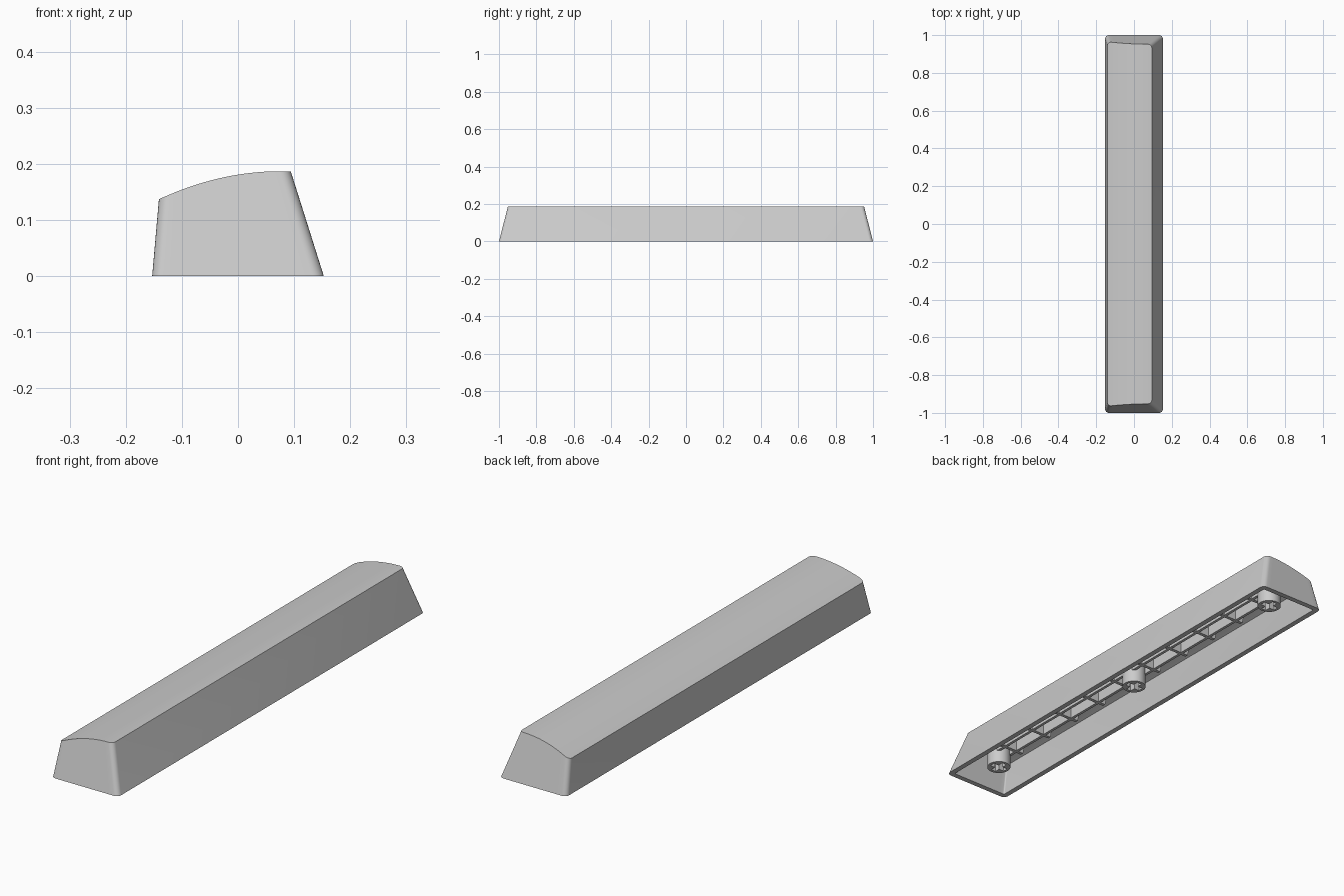
import bpy, bmesh, math

if "Cube" in bpy.data.objects:
    bpy.data.objects.remove(bpy.data.objects["Cube"])

gray = bpy.data.materials.new("light_gray")
gray.diffuse_color = (0.6, 0.6, 0.6, 1)
gray.use_nodes = True
gray.node_tree.nodes["Principled BSDF"].inputs["Base Color"].default_value = gray.diffuse_color

WALL, ROOF = 0.022, 0.028        # shell thickness at the sides and the top
STEMS = (-0.855, 0, 0.855)


def crown(x):
    """Height of the arched top surface."""
    return 0.187 - 1.07 * (0.075 - x) ** 2


def make(name, bm, smooth=True):
    bmesh.ops.recalc_face_normals(bm, faces=bm.faces)
    me = bpy.data.meshes.new(name)
    bm.to_mesh(me)
    bm.free()
    me.materials.append(gray)
    ob = bpy.data.objects.new(name, me)
    bpy.context.collection.objects.link(ob)
    if smooth:
        bpy.ops.object.select_all(action='DESELECT')
        ob.select_set(True)
        bpy.context.view_layer.objects.active = ob
        bpy.ops.object.shade_smooth_by_angle(angle=math.radians(30))
    return ob


def outline(z, inset, r, arc=6, cuts=14):
    """Front half of the rounded, tapering outline, left to right."""
    xl = -0.153 + 0.0876 * z + inset
    xr = 0.153 - 0.3155 * z - inset
    y = 1 - 0.2567 * z - inset
    a = [math.pi / 2 * i / arc for i in range(arc + 1)]
    left = [(xl + r - r * math.cos(t), -y + r - r * math.sin(t)) for t in a]
    mid = [(xl + r + (xr - xl - 2 * r) * i / cuts, -y) for i in range(1, cuts)]
    right = [(xr - r + r * math.sin(t), -y + r - r * math.cos(t)) for t in a]
    return left + mid + right


def skin(bm, inset, r, drop):
    """Side walls and arched roof; returns the open bottom loop."""
    n = len(outline(0, inset, r))
    low, high = [], []
    for i in range(n):
        x0, y0 = outline(0, inset, r)[i]
        z = 0.15
        for _ in range(15):
            x, y = outline(z, inset, r)[i]
            z = crown(x) - drop
        low.append((x0, y0, 0))
        high.append((x, y, z))
    rows = []
    for pts in (low, high):
        front = [bm.verts.new(p) for p in pts]
        back = [bm.verts.new((x, -y, z)) for x, y, z in pts]
        rows.append(front + back[::-1])
    m = 2 * n
    for i in range(m):
        j = (i + 1) % m
        bm.faces.new((rows[0][i], rows[0][j], rows[1][j], rows[1][i]))
    for i in range(n - 1):
        bm.faces.new((rows[1][i], rows[1][i + 1], rows[1][m - 2 - i], rows[1][m - 1 - i]))
    return rows[0]


# Hollow cap: outer skin, inner skin and the bottom rim between them
bm = bmesh.new()
outer = skin(bm, 0, 0.02, 0)
inner = skin(bm, WALL, 0.006, ROOF)
for i in range(len(outer)):
    j = (i + 1) % len(outer)
    bm.faces.new((outer[i], outer[j], inner[j], inner[i]))
make("cap_shell", bm)


def prism(bm, profile, y0, y1):
    """Extrude an x-z profile along y."""
    a = [bm.verts.new((x, y0, z)) for x, z in profile]
    b = [bm.verts.new((x, y1, z)) for x, z in profile]
    bm.faces.new(a)
    bm.faces.new(b[::-1])
    for i in range(len(a)):
        j = (i + 1) % len(a)
        bm.faces.new((a[i], a[j], b[j], b[i]))


# Two long rails under the roof, running between the stems
bm = bmesh.new()
for x in (-0.03, 0.03):
    l, r = x - 0.006, x + 0.006
    prof = [(l, 0.075), (r, 0.075), (r, crown(r) - 0.014), (l, crown(l) - 0.014)]
    prism(bm, prof, -0.855, 0.855)
make("long_rails", bm, False)

# Short cross ribs with slanted ends
bm = bmesh.new()
tops = [(x, crown(x) - 0.014) for x in (0.075, 0.03, -0.03, -0.075)]
for k in range(5):
    for s in (-1, 1):
        y = s * (0.088 + 0.173 * k)
        prism(bm, [(-0.06, 0.075), (0.06, 0.075)] + tops, y - 0.007, y + 0.007)
make("cross_ribs", bm, False)


def ring(bm, pts, z):
    return [bm.verts.new((x, y, z)) for x, y in pts]


# Cross-shaped socket cutter
bm = bmesh.new()
a, b = 0.011, 0.035
cross = [(b, -a), (b, a), (a, a), (a, b), (-a, b), (-a, a),
         (-b, a), (-b, -a), (-a, -a), (-a, -b), (a, -b), (a, -a)]
for y in STEMS:
    lo = ring(bm, [(p, q + y) for p, q in cross], -0.02)
    hi = ring(bm, [(p, q + y) for p, q in cross], 0.10)
    bm.faces.new(lo)
    bm.faces.new(hi)
    for i in range(12):
        j = (i + 1) % 12
        bm.faces.new((lo[i], lo[j], hi[j], hi[i]))
cutter = make("socket_cutter", bm, False)
cutter.hide_render = True
cutter.hide_viewport = True

# Round mounting stems
bm = bmesh.new()
for y in STEMS:
    circle = [(0.047 * math.cos(math.tau * i / 32), y + 0.047 * math.sin(math.tau * i / 32))
              for i in range(32)]
    lo, hi = ring(bm, circle, 0.024), ring(bm, circle, 0.163)
    bm.faces.new(lo)
    bm.faces.new(hi)
    for i in range(32):
        j = (i + 1) % 32
        bm.faces.new((lo[i], lo[j], hi[j], hi[i]))
stems = make("mounting_stems", bm)
cut = stems.modifiers.new("sockets", 'BOOLEAN')
cut.object = cutter
cut.operation = 'DIFFERENCE'
cut.solver = 'EXACT'
